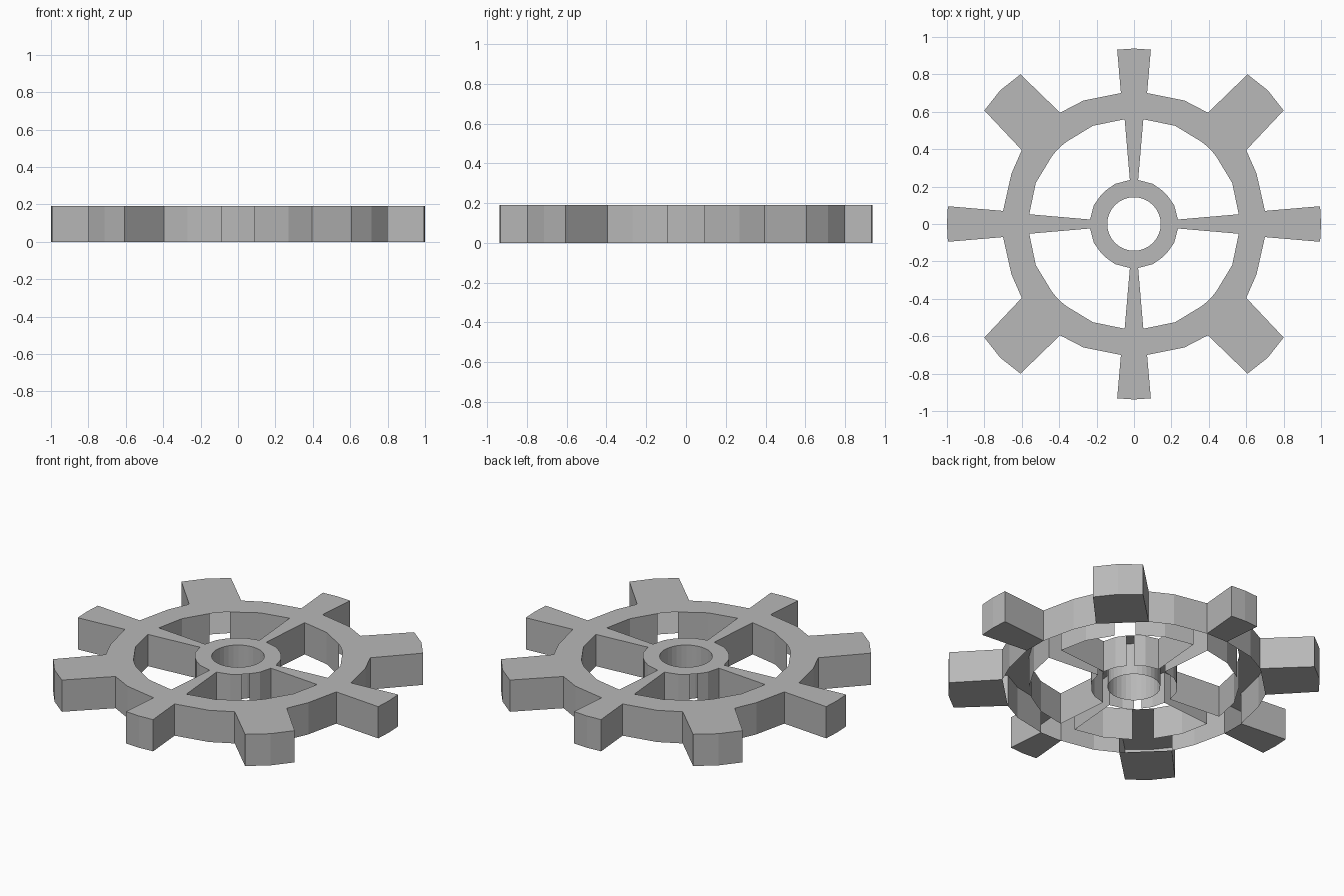
import bpy, bmesh, math

if "Cube" in bpy.data.objects:
    bpy.data.objects.remove(bpy.data.objects["Cube"])

H = 0.19

grey = bpy.data.materials.new("dark_grey")
grey.diffuse_color = (.48, .48, .48, 1)
grey.use_nodes = True
grey.node_tree.nodes["Principled BSDF"].inputs["Base Color"].default_value = grey.diffuse_color

# Quarter outlines, from the +x axis round to the +y axis
rim_out = [(.70, 0), (.70, .07), (.655, .27), (.60, .395), (.395, .595), (.27, .66), (.07, .70), (0, .70)]
rim_in = [(.56, 0), (.56, .052), (.525, .22), (.44, .36), (.36, .44), (.22, .525), (.05, .56), (0, .56)]
hub_out = [(.235, 0), (.235, .024), (.215, .10), (.18, .15), (.15, .18), (.10, .215), (.022, .235), (0, .235)]
bore = [(.143 * math.cos(i * math.pi / 16), .143 * math.sin(i * math.pi / 16)) for i in range(9)]
# Rounded corner between the two inner rim points on the diagonal
rim_round = [(.42, .385), (.385, .42)]


def flat(bm, pts, z):
    bm.faces.new([bm.verts.new((x, y, z)) for x, y in (pts if z else pts[::-1])])


def wall(bm, a, b):
    bm.faces.new([bm.verts.new(p) for p in ((*a, 0), (*b, 0), (*b, H), (*a, H))])


def finish(bm, name):
    # mirror the quarter across both axes
    bmesh.ops.remove_doubles(bm, verts=bm.verts[:], dist=1e-4)
    me = bpy.data.meshes.new(name)
    bm.to_mesh(me)
    bm.free()
    me.materials.append(grey)
    ob = bpy.data.objects.new(name, me)
    bpy.context.collection.objects.link(ob)
    m = ob.modifiers.new("Mirror", 'MIRROR')
    m.use_axis = (True, True, False)
    m.merge_threshold = 1e-4


# Rim: open underneath; no walls where spokes and teeth join it
bm = bmesh.new()
for i in range(7):
    extra = rim_round[::-1] if i == 3 else []
    flat(bm, [rim_in[i], rim_out[i], rim_out[i + 1], rim_in[i + 1]] + extra, H)
    if i not in (0, 3, 6):
        wall(bm, rim_out[i], rim_out[i + 1])
        wall(bm, rim_in[i + 1], rim_in[i])
finish(bm, "rim")

# Spokes: top plus side walls
bm = bmesh.new()
flat(bm, [hub_out[0], rim_in[0], rim_in[1], hub_out[1]], H)
flat(bm, [hub_out[6], rim_in[6], rim_in[7], hub_out[7]], H)
wall(bm, rim_in[1], hub_out[1])
wall(bm, hub_out[6], rim_in[6])
finish(bm, "spokes")

# Hub: collar with a round bore and narrow diagonal slots
bm = bmesh.new()
flat(bm, hub_out + bore[::-1], H)
for i in (1, 2, 4, 5):
    wall(bm, hub_out[i], hub_out[i + 1])
for a, b in zip(bore, bore[1:]):
    wall(bm, b, a)
finish(bm, "hub")

# Teeth: blocks with closed undersides, open towards the rim
teeth = {
    "side_teeth": [(.70, 0), (1, 0), (.995, .095), (.70, .07)],
    "end_teeth": [(.07, .70), (.09, .932), (0, .938), (0, .70)],
    "diagonal_teeth": [(.60, .395), (.80, .607), (.715, .715), (.607, .80), (.395, .595)],
}
for name, p in teeth.items():
    bm = bmesh.new()
    flat(bm, p, H)
    flat(bm, p, 0)
    for a, b in zip(p, p[1:]):
        on_mirror = a[0] == b[0] == 0 or a[1] == b[1] == 0
        if not on_mirror:
            wall(bm, a, b)
    finish(bm, name)
